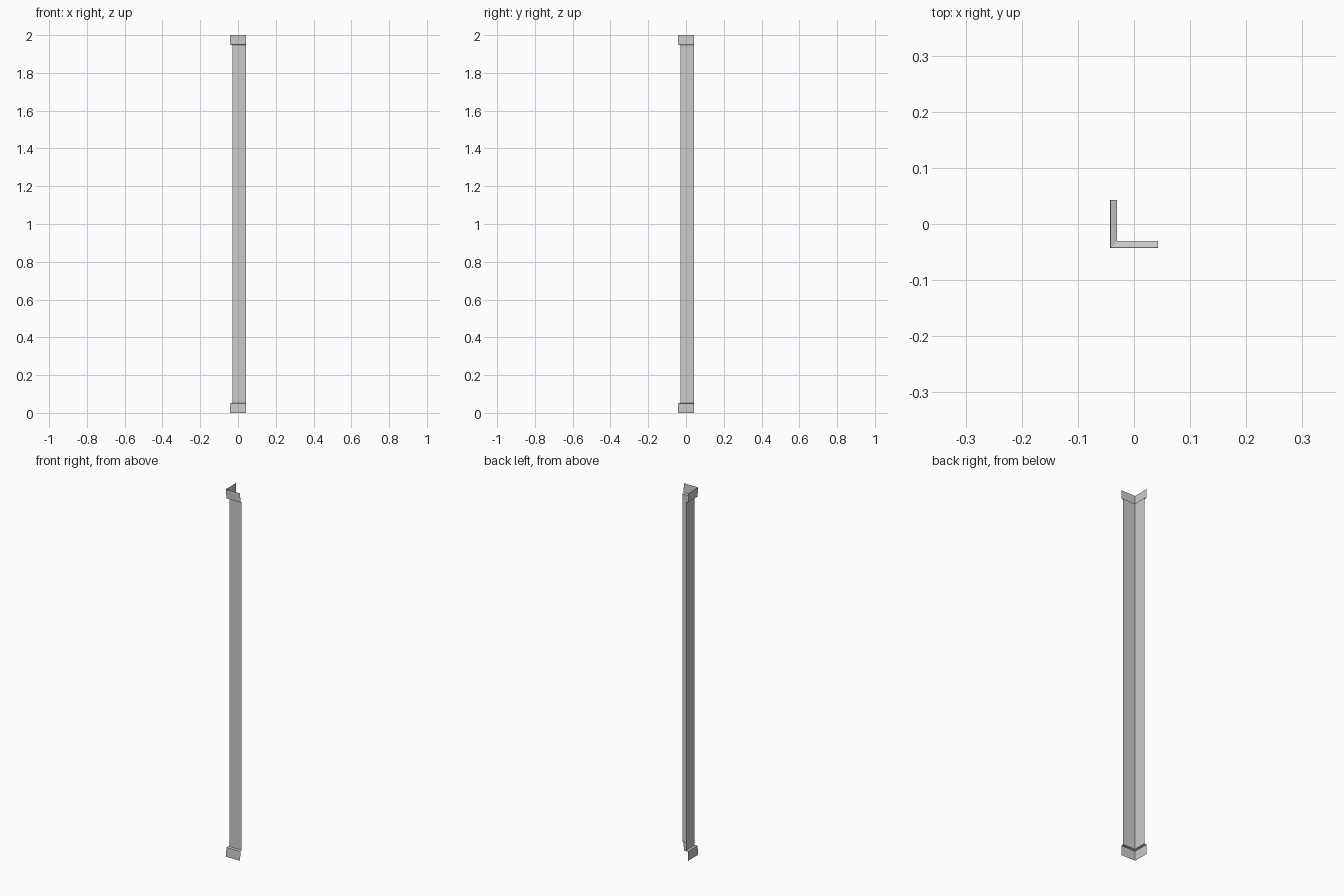
import bpy, bmesh

if "Cube" in bpy.data.objects:
    bpy.data.objects.remove(bpy.data.objects["Cube"])

END = 0.043  # free ends of both arms


def angle_strip(name, profile):
    """Open L-shaped sheet: profile is a list of (offset from centre, height)."""
    bm = bmesh.new()
    rows = []
    for off, z in profile:
        pts = ((-off, END), (-off, -off), (END, -off))
        rows.append([bm.verts.new((x, y, z)) for x, y in pts])
    for a, b in zip(rows, rows[1:]):
        for i in range(2):
            bm.faces.new((a[i], a[i + 1], b[i + 1], b[i]))
    mesh = bpy.data.meshes.new(name)
    bm.to_mesh(mesh)
    bm.free()
    obj = bpy.data.objects.new(name, mesh)
    bpy.context.collection.objects.link(obj)
    return obj


# Tall recessed corner board
angle_strip("corner_board", [(0.030, 0.053), (0.030, 1.947)])

# Projecting bands with a slightly sloped ledge at each end
angle_strip("bottom_band", [(0.043, 0.0), (0.041, 0.05), (0.030, 0.053)])
angle_strip("top_band", [(0.030, 1.947), (0.041, 1.95), (0.043, 2.0)])
